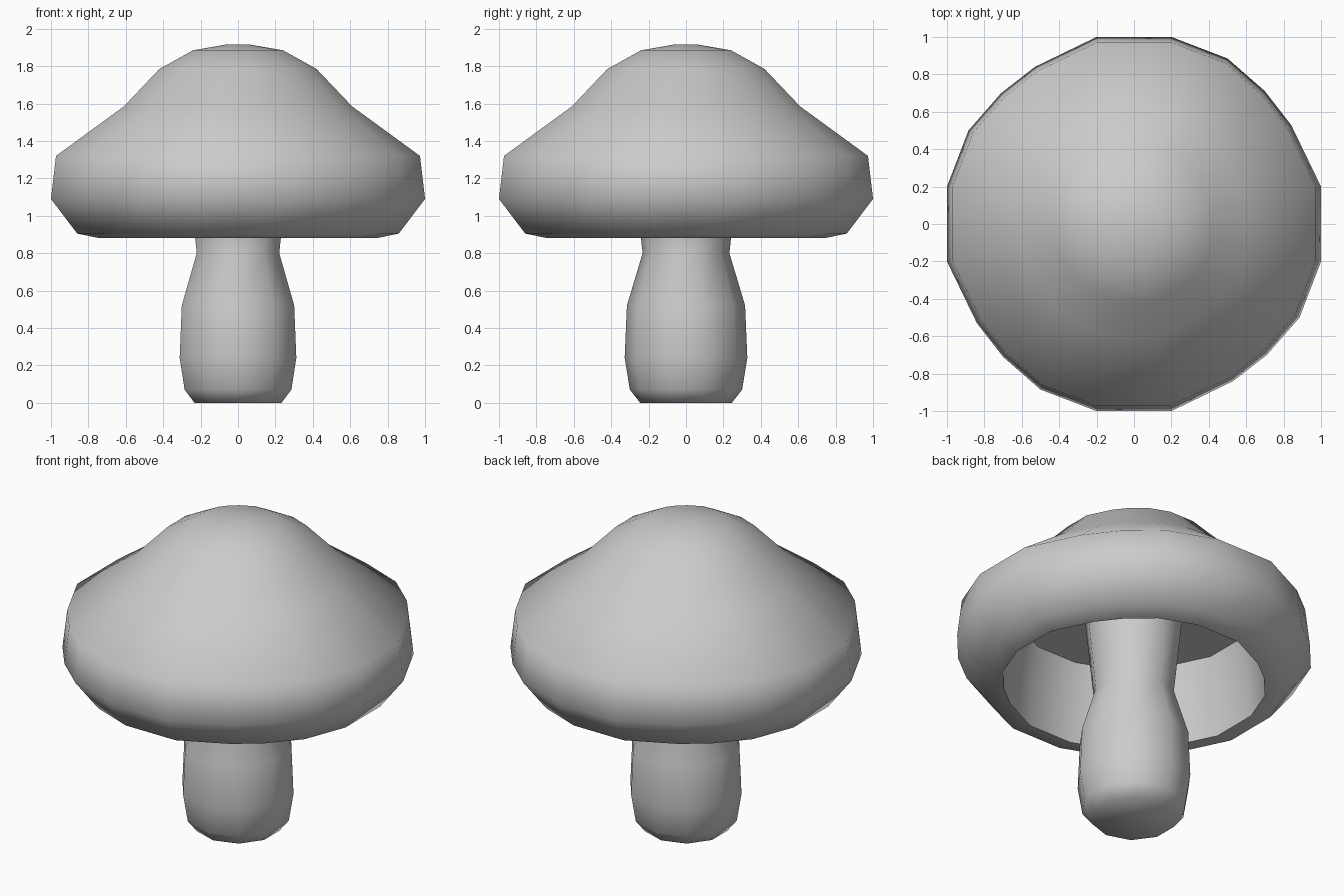
import bpy, bmesh
from math import sin, cos, pi, radians

if "Cube" in bpy.data.objects:
    bpy.data.objects.remove(bpy.data.objects["Cube"])


def lathe(name, outline, profile, cap_start=True, cap_end=True):
    """Stack scaled copies of an outline along z and bridge them."""
    bm = bmesh.new()
    rings = [[bm.verts.new((x * r, y * r, z)) for x, y in outline] for r, z in profile]
    n = len(outline)
    for a, b in zip(rings, rings[1:]):
        for i in range(n):
            j = (i + 1) % n
            bm.faces.new((a[i], a[j], b[j], b[i]))
    if cap_start:
        bm.faces.new(rings[0][::-1])
    if cap_end:
        bm.faces.new(rings[-1])
    bmesh.ops.recalc_face_normals(bm, faces=bm.faces[:])
    mesh = bpy.data.meshes.new(name)
    bm.to_mesh(mesh)
    bm.free()
    obj = bpy.data.objects.new(name, mesh)
    bpy.context.collection.objects.link(obj)
    bpy.context.view_layer.objects.active = obj
    obj.select_set(True)
    bpy.ops.object.shade_smooth_by_angle(angle=radians(55))
    obj.select_set(False)
    return obj


# Cap: twenty-sided outline, one quadrant repeated four times
quadrant = [(1.0, 0.2), (0.84, 0.53), (0.70, 0.71), (0.5, 0.885), (0.2, 1.0)]
cap_outline = []
for k in range(4):
    c, s = round(cos(k * pi / 2)), round(sin(k * pi / 2))
    cap_outline += [(c * x - s * y, s * x + c * y) for x, y in quadrant]

# Profile runs from the hollow ceiling, down the inner wall, round the lip, up to the crown
lathe("mushroom_cap", cap_outline, [
    (0.68, 1.37), (0.72, 1.12), (0.74, 0.88), (0.86, 0.905), (1.0, 1.09),
    (0.973, 1.32), (0.61, 1.585), (0.42, 1.785), (0.24, 1.885), (0.065, 1.915)])

# Stem: ten-sided, reaching up to the ceiling of the cap
stem_outline = [(cos(pi / 2 + i * pi / 5), sin(pi / 2 + i * pi / 5)) for i in range(10)]
lathe("mushroom_stem", stem_outline, [
    (0.245, 0), (0.3, 0.07), (0.328, 0.24), (0.316, 0.52),
    (0.232, 0.8), (0.245, 0.92), (0.29, 1.37)], cap_end=False)
